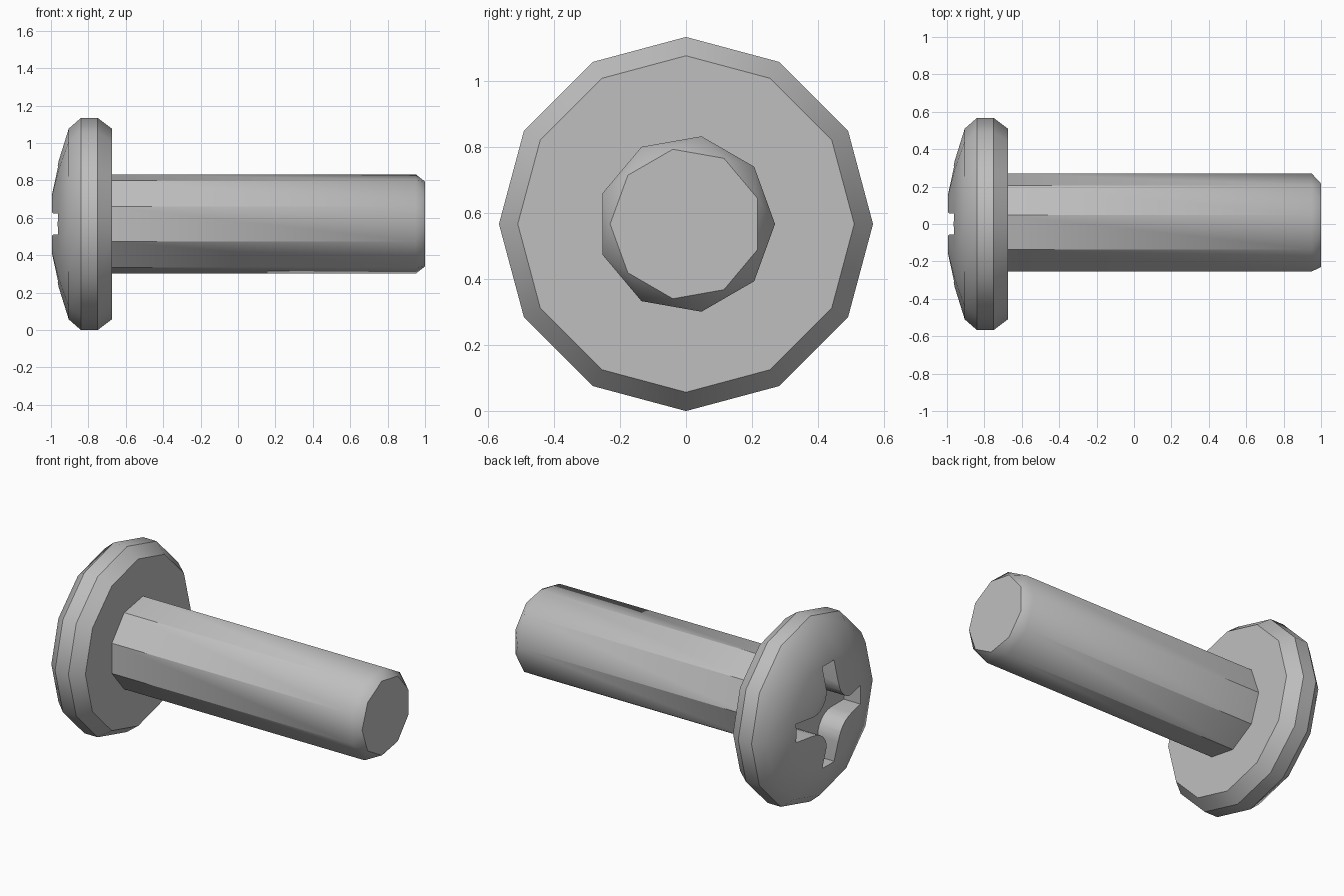
import bpy, bmesh, math
from math import cos, sin, pi

cube = bpy.data.objects.get("Cube")
if cube:
    bpy.data.objects.remove(cube, do_unlink=True)

CENTRE_Z = 0.567

steel = bpy.data.materials.new("grey steel")
steel.use_nodes = True
colour = (0.52, 0.52, 0.52, 1)
steel.diffuse_color = colour
steel.node_tree.nodes["Principled BSDF"].inputs["Base Color"].default_value = colour


def finish(name, bm):
    bmesh.ops.recalc_face_normals(bm, faces=bm.faces[:])
    mesh = bpy.data.meshes.new(name)
    bm.to_mesh(mesh)
    bm.free()
    mesh.materials.append(steel)
    obj = bpy.data.objects.new(name, mesh)
    obj.location.z = CENTRE_Z
    bpy.context.collection.objects.link(obj)
    return obj


def ring(bm, x, radius, sides, turn=0.0):
    angles = [turn + 2 * pi * i / sides for i in range(sides)]
    return [bm.verts.new((x, radius * cos(a), radius * sin(a))) for a in angles]


def bridge(bm, a, b):
    n = len(a)
    for i in range(n):
        j = (i + 1) % n
        bm.faces.new((a[i], a[j], b[j], b[i]))


def select_only(obj):
    bpy.ops.object.select_all(action="DESELECT")
    obj.select_set(True)
    bpy.context.view_layer.objects.active = obj


# Domed twelve-sided head, turned around the x axis
bm = bmesh.new()
profile = [(-0.675, 0.51), (-0.75, 0.567), (-0.84, 0.567),
           (-0.905, 0.51), (-0.958, 0.34), (-0.993, 0.18)]
rings = [ring(bm, x, r, 12) for x, r in profile]
for a, b in zip(rings, rings[1:]):
    bridge(bm, a, b)
bm.faces.new(rings[0])
apex = bm.verts.new((-1.004, 0, 0))
for i in range(12):
    bm.faces.new((rings[-1][i], rings[-1][(i + 1) % 12], apex))
head = finish("screw_head", bm)

# Cross recess with rounded inner corners
half_width, arm, fillet = 0.057, 0.31, 0.13
corner = half_width + fillet
quarter = [(arm, half_width)]
for i in range(7):
    a = -pi / 2 - i * pi / 12
    quarter.append((corner + fillet * cos(a), corner + fillet * sin(a)))
quarter.append((half_width, arm))
outline = []
for k in range(4):
    c, s = round(cos(k * pi / 2)), round(sin(k * pi / 2))
    outline += [(y * c - z * s, y * s + z * c) for y, z in quarter]
bm = bmesh.new()
outer = [bm.verts.new((-1.1, y, z)) for y, z in outline]
floor = [bm.verts.new((-0.85, y, z)) for y, z in outline]
bridge(bm, outer, floor)
bm.faces.new(outer)
bm.faces.new(floor)
cutter = finish("recess_cutter", bm)
cutter.hide_render = True

cut = head.modifiers.new("cross_recess", "BOOLEAN")
cut.operation = "DIFFERENCE"
cut.solver = "EXACT"
cut.object = cutter
select_only(head)
bpy.ops.object.modifier_apply(modifier=cut.name)
bpy.data.objects.remove(cutter, do_unlink=True)

# Nine-sided shaft with a chamfer of alternating triangles at the tip
bm = bmesh.new()
base = ring(bm, -0.68, 0.27, 9)
shoulder = ring(bm, 0.95, 0.27, 9)
tip = ring(bm, 1.0, 0.23, 9, pi / 9)
bridge(bm, base, shoulder)
for i in range(9):
    j = (i + 1) % 9
    bm.faces.new((shoulder[i], shoulder[j], tip[i]))
    bm.faces.new((shoulder[j], tip[j], tip[i]))
bm.faces.new(base)
bm.faces.new(tip)
shaft = finish("screw_shaft", bm)

for obj in (head, shaft):
    select_only(obj)
    bpy.ops.object.shade_smooth_by_angle(angle=math.radians(32))
